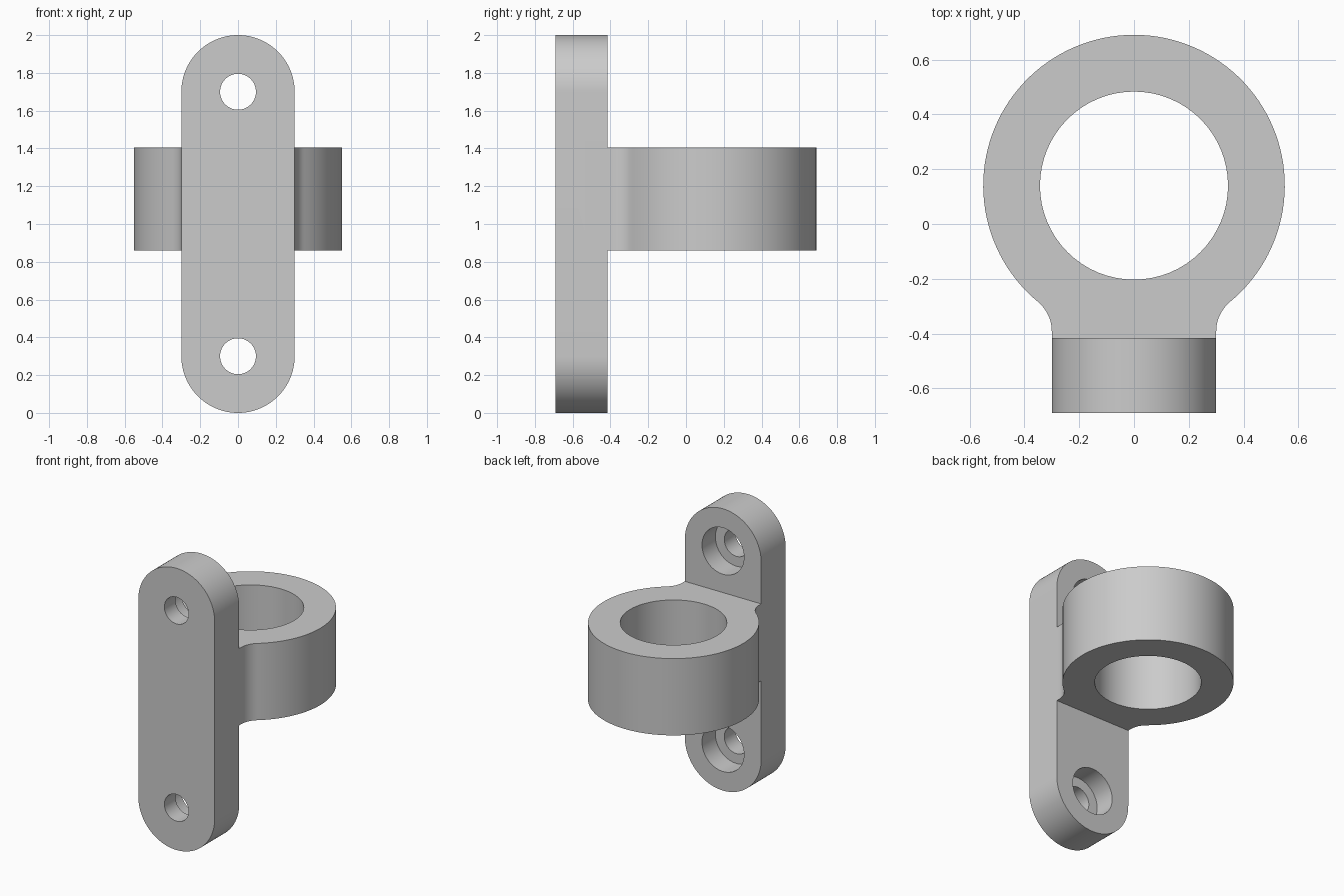
import bpy
import bmesh
from math import cos, sin, pi, sqrt, atan2, radians
from mathutils import Matrix, Vector

cube = bpy.data.objects.get("Cube")
if cube:
    bpy.data.objects.remove(cube, do_unlink=True)

# Main dimensions
FRONT, BACK = -0.69, -0.415      # plate faces
HALF_W, HEIGHT = 0.3, 2.0        # plate outline
RING_Y, RING_R, BORE_R = 0.14, 0.55, 0.343
RING_LOW, RING_HIGH = 0.86, 1.405
FILLET = 0.14
HOLE_R, RECESS_R, RECESS_DEPTH = 0.095, 0.165, 0.15
END_CENTRES = (HALF_W, HEIGHT - HALF_W)

grey = bpy.data.materials.new("plain grey")
grey.use_nodes = True
GREY = (0.6, 0.6, 0.6, 1)
grey.diffuse_color = GREY
grey.node_tree.nodes["Principled BSDF"].inputs["Base Color"].default_value = GREY


def arc(cx, cy, r, start, end, steps):
    """Points along a circular arc, both ends included."""
    angles = [start + (end - start) * i / steps for i in range(steps + 1)]
    return [(cx + r * cos(a), cy + r * sin(a)) for a in angles]


def prism(name, outline, place, depth):
    """Extrude a 2D outline; place maps (u, v) to a 3D point."""
    bm = bmesh.new()
    face = bm.faces.new([bm.verts.new(place(u, v)) for u, v in outline])
    moved = bmesh.ops.extrude_face_region(bm, geom=[face])["geom"]
    verts = [g for g in moved if isinstance(g, bmesh.types.BMVert)]
    bmesh.ops.translate(bm, verts=verts, vec=depth)
    bmesh.ops.recalc_face_normals(bm, faces=bm.faces)
    mesh = bpy.data.meshes.new(name)
    bm.to_mesh(mesh)
    bm.free()
    mesh.materials.append(grey)
    obj = bpy.data.objects.new(name, mesh)
    bpy.context.collection.objects.link(obj)
    return obj


def cylinder(name, radius, centre, axis, depth):
    """Cutter cylinder along the Y or Z axis."""
    bm = bmesh.new()
    turn = Matrix.Rotation(pi / 2, 4, "X") if axis == "Y" else Matrix()
    bmesh.ops.create_cone(bm, cap_ends=True, segments=64, radius1=radius,
                          radius2=radius, depth=depth,
                          matrix=Matrix.Translation(Vector(centre)) @ turn)
    mesh = bpy.data.meshes.new(name)
    bm.to_mesh(mesh)
    bm.free()
    mesh.materials.append(grey)
    obj = bpy.data.objects.new(name, mesh)
    bpy.context.collection.objects.link(obj)
    obj.hide_render = True
    return obj


def combine(target, tool, operation):
    """Apply a boolean and remove the tool object."""
    mod = target.modifiers.new("join", "BOOLEAN")
    mod.operation, mod.solver, mod.object = operation, "EXACT", tool
    bpy.context.view_layer.objects.active = target
    bpy.ops.object.modifier_apply(modifier=mod.name)
    bpy.data.objects.remove(tool, do_unlink=True)


# Mounting plate with rounded ends
low, high = END_CENTRES
plate_outline = (arc(0, high, HALF_W, 0, pi, 48)
                 + arc(0, low, HALF_W, pi, 2 * pi, 48))
bracket = prism("mounting_bracket", plate_outline,
                lambda u, v: (u, FRONT, v), (0, BACK - FRONT, 0))

# Ring outline with neck, blended by tangent fillets
fx = HALF_W + FILLET
fy = RING_Y - sqrt((RING_R + FILLET) ** 2 - fx ** 2)
tangent = atan2(fy - RING_Y, fx)
right_fillet = arc(fx, fy, FILLET, pi, tangent + pi, 12)
left_fillet = [(-x, y) for x, y in reversed(right_fillet)]
round_part = arc(0, RING_Y, RING_R, tangent, pi - tangent, 96)
embed = BACK - 0.1
ring_outline = ([(-HALF_W, embed), (HALF_W, embed)] + right_fillet
                + round_part[1:-1] + left_fillet)
ring = prism("ring", ring_outline, lambda u, v: (u, v, RING_LOW),
             (0, 0, RING_HIGH - RING_LOW))
combine(bracket, ring, "UNION")

# Ring bore
combine(bracket, cylinder("bore", BORE_R, (0, RING_Y, 1.1), "Z", 1), "DIFFERENCE")

# Screw holes, recessed from the back
for z in END_CENTRES:
    combine(bracket, cylinder("hole", HOLE_R, (0, FRONT, z), "Y", 1), "DIFFERENCE")
    recess = cylinder("recess", RECESS_R, (0, BACK, z), "Y", 2 * RECESS_DEPTH)
    combine(bracket, recess, "DIFFERENCE")

bpy.ops.object.select_all(action="DESELECT")
bracket.select_set(True)
bpy.context.view_layer.objects.active = bracket
bpy.ops.object.shade_smooth_by_angle(angle=radians(30))
